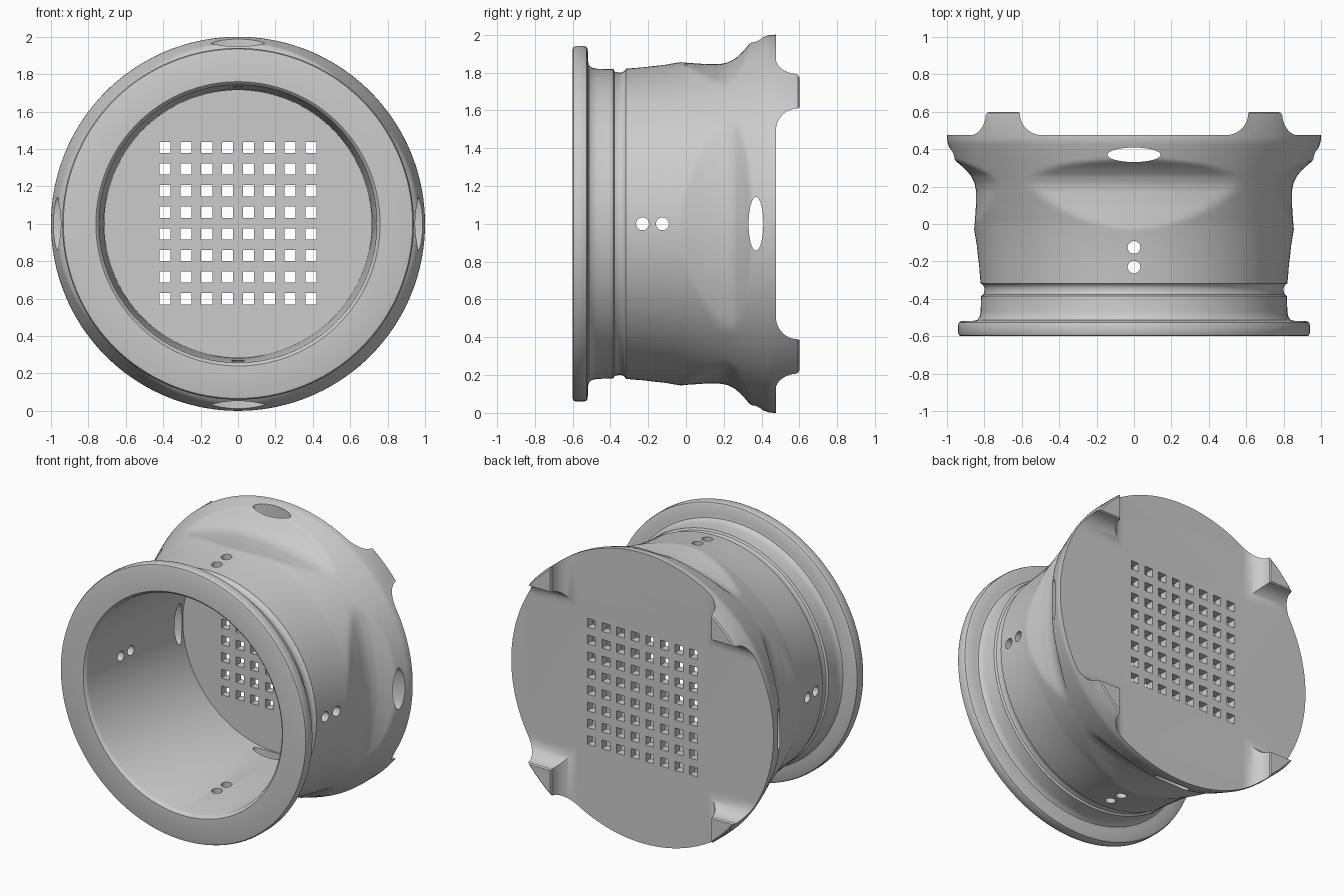
import bpy, bmesh, math
from mathutils import Matrix, Vector

if "Cube" in bpy.data.objects:
    bpy.data.objects.remove(bpy.data.objects["Cube"])

SEG = 144


def make_object(name, bm):
    bmesh.ops.recalc_face_normals(bm, faces=bm.faces)
    mesh = bpy.data.meshes.new(name)
    bm.to_mesh(mesh)
    bm.free()
    ob = bpy.data.objects.new(name, mesh)
    bpy.context.collection.objects.link(ob)
    return ob


def lerp(points, y):
    for (y0, r0), (y1, r1) in zip(points, points[1:]):
        if y <= y1:
            return r0 + (r1 - r0) * (y - y0) / (y1 - y0)
    return points[-1][1]


# Flared half of the wall (y, radius), and the scallop floor on each side
FLARE = [(-0.04, 0.853), (0.0, 0.86), (0.1, 0.887), (0.22, 0.922), (0.3, 0.95),
         (0.38, 0.978), (0.44, 0.998), (0.46, 1.0)]
SCALLOP = [(-0.04, 0.856), (0.0, 0.852), (0.1, 0.845), (0.18, 0.845), (0.22, 0.853),
           (0.26, 0.873), (0.3, 0.91), (0.33, 0.945), (0.35, 0.975), (0.46, 1.1)]


def radius(y, r, angle):
    if not -0.041 < y < 0.45:
        return r
    quarter = math.pi / 2
    t = angle - round(angle / quarter) * quarter
    return min(r, lerp(SCALLOP, y) + 0.17 * t * t)


# Body: lathe profile from the inner floor, out round the flange, to the back
profile = [(0.42, 0.715), (-0.575, 0.742), (-0.59, 0.748), (-0.6, 0.76),
           (-0.6, 0.922), (-0.596, 0.934), (-0.583, 0.94), (-0.54, 0.94),
           (-0.527, 0.936), (-0.52, 0.925), (-0.518, 0.86), (-0.513, 0.838),
           (-0.498, 0.826), (-0.47, 0.82), (-0.385, 0.818), (-0.377, 0.805),
           (-0.36, 0.8), (-0.34, 0.8), (-0.325, 0.808), (-0.318, 0.82),
           (-0.2, 0.831), (-0.1, 0.843)]
profile += [(y, lerp(FLARE, y)) for y in [-0.04 + 0.0125 * i for i in range(40)]]
profile += [(0.47, 1.0), (0.58, 1.0), (0.593, 0.997), (0.6, 0.988)]

bm = bmesh.new()
rings = []
for y, r in profile:
    ring = []
    for i in range(SEG):
        a = 2 * math.pi * i / SEG
        q = radius(y, r, a)
        ring.append(bm.verts.new((q * math.cos(a), y, 1 + q * math.sin(a))))
    rings.append(ring)
for lo, hi in zip(rings, rings[1:]):
    for i in range(SEG):
        j = (i + 1) % SEG
        bm.faces.new((lo[i], lo[j], hi[j], hi[i]))
bm.faces.new(rings[0])
bm.faces.new(rings[-1])
body = make_object("drum_body", bm)

cutters = []

# Two crossing rounded channels leave the four corner feet on the back
half = [(0.62, 0.7), (0.618, 0.605), (0.612, 0.592)]
for i in range(0, 11):
    a = math.pi / 2 * i / 10
    half.append((0.49 + 0.12 * math.cos(a), 0.59 - 0.115 * math.sin(a)))
outline = half + [(-x, y) for x, y in reversed(half)]
for turn in (0, 1):
    bm = bmesh.new()
    ends = [[bm.verts.new((x, y, z)) for x, y in outline] for z in (-1.2, 1.2)]
    n = len(outline)
    for i in range(n):
        j = (i + 1) % n
        bm.faces.new((ends[0][i], ends[0][j], ends[1][j], ends[1][i]))
    bm.faces.new(ends[0])
    bm.faces.new(ends[1])
    m = Matrix.Translation((0, 0, 1)) @ Matrix.Rotation(turn * math.pi / 2, 4, 'Y')
    bm.transform(m)
    cutters.append(make_object("channel_cutter", bm))

# Square perforations in the back plate
bm = bmesh.new()
for i in range(8):
    for k in range(8):
        m = Matrix.Translation(((i - 3.5) * 0.1115, 0.45, 1.004 + (k - 3.5) * 0.1155))
        bmesh.ops.create_cube(bm, size=1, matrix=m @ Matrix.Diagonal((0.06, 0.3, 0.06, 1)))
cutters.append(make_object("grid_cutter", bm))

# Oval slots and paired round holes through the wall on four sides
bm = bmesh.new()
for side in range(4):
    turn = Matrix.Translation((0, 0, 1)) @ Matrix.Rotation(side * math.pi / 2, 4, 'Y')
    for y, half_x, half_y in ((0.37, 0.142, 0.039), (-0.23, 0.034, 0.034), (-0.125, 0.034, 0.034)):
        m = turn @ Matrix.Translation((0, y, 0.88)) @ Matrix.Diagonal((half_x, half_y, 1, 1))
        bmesh.ops.create_cone(bm, cap_ends=True, segments=32, radius1=1, radius2=1,
                              depth=0.5, matrix=m)
cutters.append(make_object("wall_hole_cutter", bm))

bpy.context.view_layer.objects.active = body
for cutter in cutters:
    cutter.hide_render = True
    mod = body.modifiers.new("cut", 'BOOLEAN')
    mod.operation = 'DIFFERENCE'
    mod.solver = 'EXACT'
    mod.object = cutter
    bpy.ops.object.modifier_apply(modifier=mod.name)
for cutter in cutters:
    bpy.data.objects.remove(cutter, do_unlink=True)

bpy.ops.object.select_all(action='DESELECT')
body.select_set(True)
bpy.ops.object.shade_smooth_by_angle(angle=math.radians(35))
